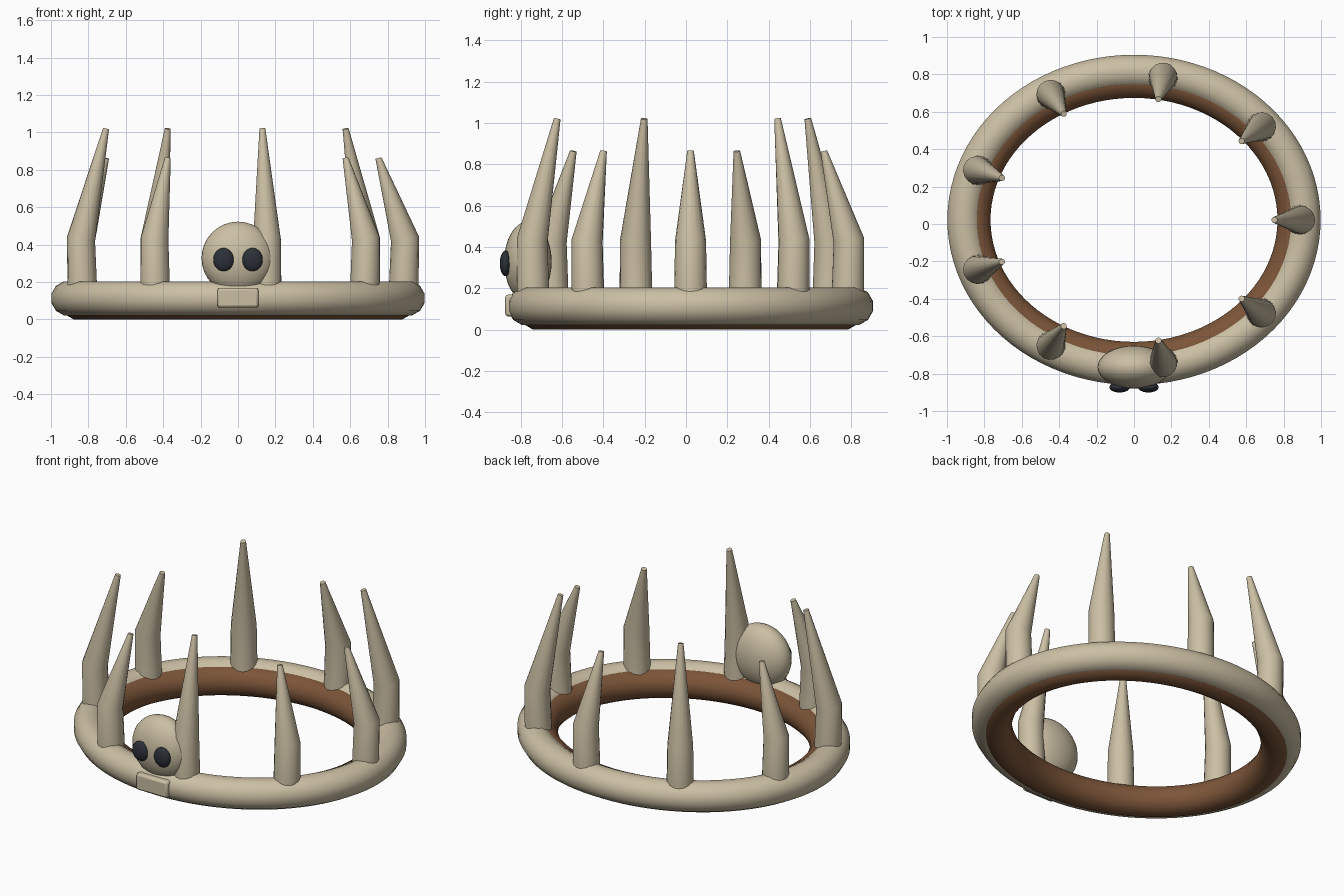
import bpy, bmesh, math
from mathutils import Vector

if "Cube" in bpy.data.objects:
    bpy.data.objects.remove(bpy.data.objects["Cube"])

YC = 0.022  # the band sits slightly behind the origin


def material(name, rgb):
    m = bpy.data.materials.new(name)
    m.diffuse_color = (*rgb, 1)
    m.use_nodes = True
    m.node_tree.nodes["Principled BSDF"].inputs["Base Color"].default_value = m.diffuse_color
    return m


BONE = material("bone", (0.60, 0.52, 0.37))
LEATHER = material("leather", (0.20, 0.09, 0.04))
DARK = material("dark", (0.025, 0.03, 0.04))


def finish(obj, name, mat, angle=50):
    obj.name = name
    obj.data.materials.append(mat)
    bpy.ops.object.select_all(action='DESELECT')
    obj.select_set(True)
    bpy.context.view_layer.objects.active = obj
    bpy.ops.object.shade_smooth_by_angle(angle=math.radians(angle))
    return obj


def loft(name, sections, mat, closed=False):
    """Skin a list of equally sized point loops."""
    bm = bmesh.new()
    loops = [[bm.verts.new(p) for p in s] for s in sections]
    n = len(loops[0])
    pairs = list(zip(loops, loops[1:]))
    if closed:
        pairs.append((loops[-1], loops[0]))
    for a, b in pairs:
        for i in range(n):
            j = (i + 1) % n
            bm.faces.new((a[i], a[j], b[j], b[i]))
    if not closed:
        bm.faces.new(loops[0])
        bm.faces.new(loops[-1])
    bmesh.ops.recalc_face_normals(bm, faces=bm.faces)
    me = bpy.data.meshes.new(name)
    bm.to_mesh(me)
    bm.free()
    obj = bpy.data.objects.new(name, me)
    bpy.context.collection.objects.link(obj)
    return finish(obj, name, mat)


def oval_band(name, a, b, z, r, mat, segs=96, sides=12):
    """Tube of constant thickness along an oval."""
    sections = []
    for i in range(segs):
        t = math.tau * i / segs
        c = Vector((a * math.cos(t), YC + b * math.sin(t), z))
        out = Vector((b * math.cos(t), a * math.sin(t), 0)).normalized()
        ring = []
        for k in range(sides):
            u = math.tau * (k + 0.5) / sides
            ring.append(c + r * (out * math.cos(u) + Vector((0, 0, math.sin(u)))))
        sections.append(ring)
    return loft(name, sections, mat, closed=True)


def spike(name, ang, tip_z, sides=16):
    """Upright tapered bone that bends inward halfway up."""
    ca, sa = math.cos(ang), math.sin(ang)
    path = [(0.885, 0.772, 0.13, 0.08, 0.0), (0.893, 0.778, 0.43, 0.075, 0.17),
            (0.751, 0.655, tip_z, 0.016, 0.25)]
    out = Vector((ca, sa, 0))
    side = Vector((-sa, ca, 0))
    sections = []
    for ax, ay, z, r, tilt in path:
        c = Vector((ax * ca, YC + ay * sa, z))
        lean = out + Vector((0, 0, tilt))
        sections.append([c + r * (lean * math.cos(u) + side * math.sin(u))
                         for u in (math.tau * k / sides for k in range(sides))])
    return loft(name, sections, BONE)


def ellipsoid(name, loc, size, mat):
    bpy.ops.mesh.primitive_uv_sphere_add(segments=32, ring_count=16, location=loc)
    o = bpy.context.object
    o.scale = size
    return finish(o, name, mat, 180)


# Band and its leather lining
oval_band("bone_band", 0.907, 0.792, 0.113, 0.094, BONE)
oval_band("leather_lining", 0.856, 0.741, 0.09, 0.092, LEATHER)

# Nine spikes, alternating short and tall
for i in range(9):
    spike(f"spike_{i + 1}", math.radians(40 * i), 1.02 if i % 2 else 0.863)

# Skull ornament on the front
ellipsoid("skull_cranium", (0, -0.765, 0.328), (0.195, 0.115, 0.195), BONE)
for s, label in ((-1, "left"), (1, "right")):
    ellipsoid(f"eye_socket_{label}", (s * 0.077, -0.873, 0.32), (0.055, 0.028, 0.062), DARK)

# Jaw block
bpy.ops.mesh.primitive_cube_add(size=1, location=(0, -0.815, 0.116))
jaw = bpy.context.object
jaw.scale = (0.22, 0.12, 0.105)
bpy.ops.object.transform_apply(location=False, rotation=False, scale=True)
bev = jaw.modifiers.new("bevel", 'BEVEL')
bev.width = 0.014
bev.segments = 2
finish(jaw, "skull_jaw", BONE, 40)
